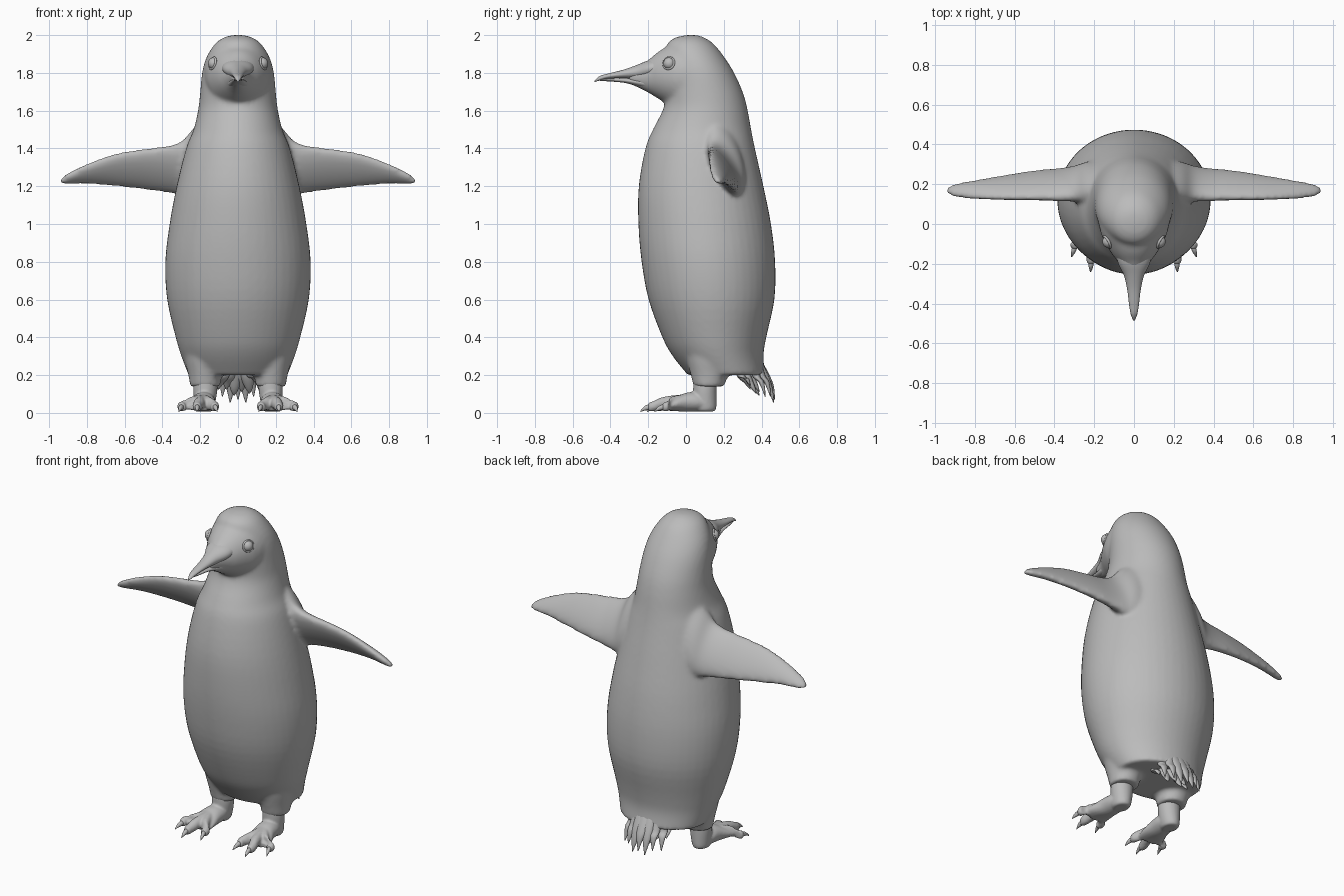
import bpy
import bmesh
import math
from mathutils import Vector

if "Cube" in bpy.data.objects:
    bpy.data.objects.remove(bpy.data.objects["Cube"], do_unlink=True)

grey = bpy.data.materials.new("plain grey")
grey.use_nodes = True
grey.diffuse_color = (0.5, 0.5, 0.5, 1)
grey.node_tree.nodes["Principled BSDF"].inputs["Base Color"].default_value = (0.5, 0.5, 0.5, 1)


def resample(stations, steps):
    """Smooth spline through a list of equal-length number tuples."""
    out, last = [], len(stations) - 1
    for i in range(last):
        a, b, c, d = (stations[max(0, min(last, i + k))] for k in (-1, 0, 1, 2))
        for s in range(steps):
            t = s / steps
            out.append([q + 0.5 * t * (r - p + t * (2*p - 5*q + 4*r - w + t * (3*(q - r) + w - p)))
                        for p, q, r, w in zip(a, b, c, d)])
    return out + [list(stations[-1])]


def loft(bm, stations, frame, sides=32, steps=4):
    """Closed skin of elliptic rings; frame gives centre and two radius vectors."""
    rings = []
    for st in resample(stations, steps):
        c, u, v = (Vector(p) for p in frame(*st))
        rings.append([bm.verts.new(c + u * math.cos(a) + v * math.sin(a))
                      for a in (math.tau * k / sides for k in range(sides))])
    for r, n in zip(rings, rings[1:]):
        for k in range(sides):
            j = (k + 1) % sides
            bm.faces.new((r[k], r[j], n[j], n[k]))
    bm.faces.new(rings[0])
    bm.faces.new(rings[-1])


def finish(bm, name, voxel=0, smooth=0):
    bmesh.ops.recalc_face_normals(bm, faces=bm.faces)
    for f in bm.faces:
        f.smooth = True
    me = bpy.data.meshes.new(name)
    bm.to_mesh(me)
    bm.free()
    me.materials.append(grey)
    ob = bpy.data.objects.new(name, me)
    bpy.context.collection.objects.link(ob)
    if voxel:
        m = ob.modifiers.new("fuse", "REMESH")
        m.mode, m.voxel_size, m.use_smooth_shade = "VOXEL", voxel, True
        m = ob.modifiers.new("soften", "SMOOTH")
        m.factor, m.iterations = 0.5, smooth
    return ob


# Ring layouts: upright (z), along the beak (y), along a wing (x), along a spike
def upright(z, hw, y0, y1):
    return (0, (y0 + y1) / 2, z), (hw, 0, 0), (0, (y1 - y0) / 2, 0)


def forward(y, hw, z0, z1):
    return (0, y, (z0 + z1) / 2), (hw, 0, 0), (0, 0, (z1 - z0) / 2)


def column(x, y, z, rx, ry):
    return (x, y, z), (rx, 0, 0), (0, ry, 0)


def toe_ring(x, y, z, rx, rz):
    return (x, y, z), (rx, 0, 0), (0, 0, rz)


def wing_frame(side):
    def frame(x, ty, tz, by, bz, thick):
        chord = Vector((0, ty - by, tz - bz)) / 2
        across = Vector((0, -chord.z, chord.y)).normalized() * thick
        return (side * x, (ty + by) / 2, (tz + bz) / 2), chord, across
    return frame


def mirrored(side, stations):
    return [(side * s[0], *s[1:]) for s in stations]


# Body, head, wings and thighs fused into one soft skin
body = bmesh.new()
loft(body, [(2.0, .03, .0, .06), (1.985, .08, -.06, .10), (1.95, .125, -.10, .15),
            (1.88, .168, -.11, .205), (1.8, .19, -.11, .255), (1.7, .2, -.11, .30),
            (1.61, .21, -.12, .325), (1.5, .235, -.175, .345), (1.4, .275, -.215, .365),
            (1.2, .325, -.25, .41), (1.0, .362, -.252, .45), (.8, .385, -.235, .472),
            (.6, .375, -.198, .468), (.4, .33, -.125, .425), (.3, .30, -.07, .41),
            (.2, .262, .01, .42)], upright, 48)
loft(body, [(.1, .15, 1.62, 1.97), (.02, .178, 1.6, 1.985), (-.05, .165, 1.61, 1.965),
            (-.1, .142, 1.635, 1.94), (-.15, .112, 1.665, 1.91), (-.2, .075, 1.695, 1.868),
            (-.25, .05, 1.72, 1.843), (-.3, .033, 1.74, 1.822)], forward)
for side in (1, -1):
    loft(body, [(.16, .14, 1.58, .28, 1.15, .09), (.24, .14, 1.5, .28, 1.15, .08),
                (.3, .13, 1.435, .275, 1.155, .06), (.38, .125, 1.41, .27, 1.17, .046),
                (.5, .125, 1.395, .262, 1.185, .038), (.65, .125, 1.37, .24, 1.202, .032),
                (.8, .13, 1.315, .215, 1.215, .027), (.9, .138, 1.265, .198, 1.213, .02),
                (.938, .155, 1.235, .18, 1.218, .012)], wing_frame(side))
    loft(body, mirrored(side, [(.18, .13, .45, .12, .15), (.18, .13, .3, .105, .13),
                               (.175, .125, .2, .088, .1), (.173, .12, .14, .08, .08)]), column)
finish(body, "body", 0.013, 5)

# Beak halves: the upper one overhangs the lower and leaves a mouth line
upper = bmesh.new()
loft(upper, [(-.14, .09, 1.782, 1.88), (-.2, .079, 1.774, 1.866), (-.26, .05, 1.768, 1.842),
             (-.33, .034, 1.772, 1.817), (-.41, .024, 1.77, 1.797), (-.455, .016, 1.76, 1.784),
             (-.484, .004, 1.752, 1.76)], forward, 24)
finish(upper, "upper_beak")
lower = bmesh.new()
loft(lower, [(-.2, .06, 1.71, 1.775), (-.26, .043, 1.73, 1.772), (-.33, .028, 1.748, 1.772),
             (-.41, .018, 1.755, 1.77), (-.455, .006, 1.758, 1.766)], forward, 24)
finish(lower, "lower_beak")

# Eyes with a thin lid around each
for side, word in ((1, "left"), (-1, "right")):
    where = (side * .127, -.088, 1.85)
    bpy.ops.mesh.primitive_uv_sphere_add(segments=24, ring_count=16, radius=.032, location=where)
    eye = bpy.context.object
    eye.name = word + "_eye"
    bpy.ops.mesh.primitive_torus_add(major_radius=.031, minor_radius=.006, major_segments=32,
                                     location=(side * .134, -.091, 1.851),
                                     rotation=(0, side * math.radians(76), side * math.radians(-28)))
    lid = bpy.context.object
    lid.name = word + "_eyelid"
    for ob in (eye, lid):
        ob.data.materials.append(grey)
        for p in ob.data.polygons:
            p.use_smooth = True

# Feet: ankle, webbed sole and three toes fused, with separate claws
toes = [(.125, -.165), (.215, -.2), (.295, -.125)]
for side, word in ((1, "left"), (-1, "right")):
    foot = bmesh.new()
    loft(foot, mirrored(side, [(.173, .1, .19, .06, .06), (.173, .1, .13, .064, .062),
                               (.175, .1, .07, .058, .062), (.178, .1, .025, .05, .06),
                               (.178, .1, .008, .04, .05)]), column)
    loft(foot, mirrored(side, [(.178, .12, .045, .045, .03), (.18, .06, .058, .06, .05),
                               (.185, .0, .056, .065, .05), (.195, -.06, .044, .078, .034),
                               (.2, -.105, .03, .08, .018)]), toe_ring)
    claws = bmesh.new()
    for tx, ty in toes:
        loft(foot, mirrored(side, [(.185, .01, .06, .03, .042), ((.19 + tx) / 2, (ty - .03) / 2, .052, .03, .034),
                                   (tx, ty + .03, .036, .026, .028), (tx, ty, .03, .018, .022)]), toe_ring, 16)
        dx = (tx - .2) * .2
        loft(claws, mirrored(side, [(tx, ty + .02, .032, .014, .016), (tx + dx / 2, ty - .015, .026, .011, .013),
                                    (tx + dx, ty - .042, .008, .002, .003)]), toe_ring, 12)
    finish(foot, word + "_foot", 0.007, 3)
    finish(claws, word + "_claws")

# Tail: two rows of flattened pointed feathers fanned under the rump
tail = bmesh.new()
for count, spread, y, length in ((7, .115, .44, .05), (6, .095, .36, .09)):
    for i in range(count):
        f = 2 * i / (count - 1) - 1
        drop = .02 * (i % 2) + .035 * f * f
        ty = y + .03 - .05 * f * f
        loft(tail, [(f * spread * .7, y - .07, .3, .035, .02), (f * spread * .85, ty - .05, .2, .036, .022),
                    (f * spread, ty - .02, .125 + drop, .022, .014),
                    (f * spread * 1.08, ty, length + drop, .002, .002)], column, 12)
finish(tail, "tail_feathers")
